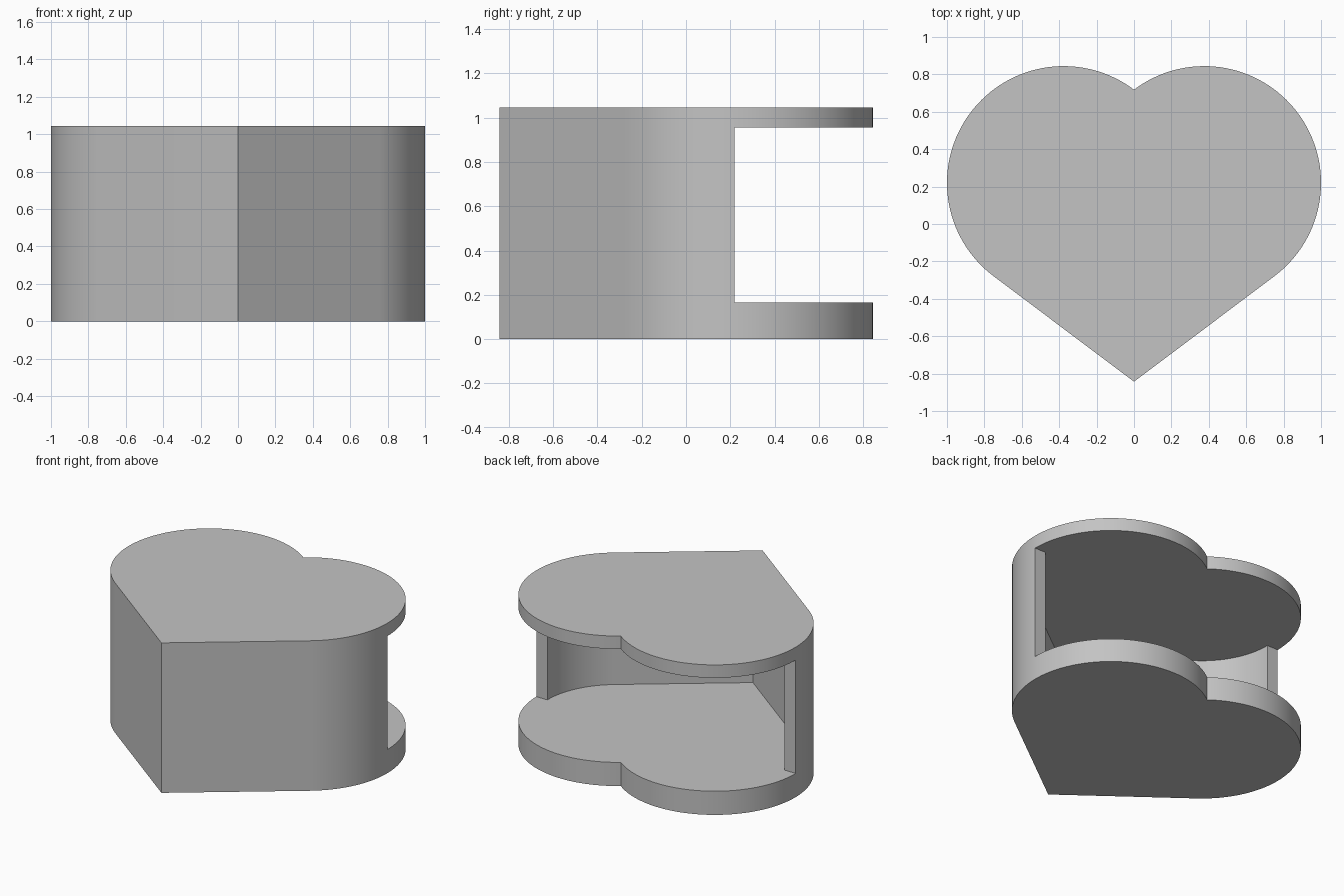
import bpy
import bmesh
from math import acos, asin, atan2, cos, hypot, pi, sin

cube = bpy.data.objects.get("Cube")
if cube:
    bpy.data.objects.remove(cube, do_unlink=True)

# Main dimensions
LOBE_X, LOBE_Y, RADIUS = 0.376, 0.22, 0.624
TIP_Y = -0.843
HEIGHT, FLOOR_TOP, LID_BOTTOM = 1.045, 0.165, 0.955
WALL = 0.085

# Angle of the straight sides, tangent to the lobes
reach = hypot(LOBE_X, LOBE_Y - TIP_Y)
slope = atan2(LOBE_Y - TIP_Y, LOBE_X) - asin(RADIUS / reach)
tangent = slope - pi / 2
cleft = acos(-LOBE_X / RADIUS)


def lobe_arc(radius, start, end, steps):
    angles = [start + (end - start) * i / steps for i in range(steps + 1)]
    return [(LOBE_X + radius * cos(a), LOBE_Y + radius * sin(a)) for a in angles]


def mirrored(half):
    """Close a half outline by mirroring it across x = 0."""
    return half + [(-x, y) for x, y in reversed(half) if x > 1e-4]


def prism(name, outline, bottom, top):
    bm = bmesh.new()
    base = bm.faces.new([bm.verts.new((x, y, bottom)) for x, y in outline])
    result = bmesh.ops.extrude_face_region(bm, geom=[base])
    verts = [g for g in result["geom"] if isinstance(g, bmesh.types.BMVert)]
    bmesh.ops.translate(bm, verts=verts, vec=(0, 0, top - bottom))
    bmesh.ops.recalc_face_normals(bm, faces=bm.faces)
    mesh = bpy.data.meshes.new(name)
    bm.to_mesh(mesh)
    bm.free()
    obj = bpy.data.objects.new(name, mesh)
    bpy.context.collection.objects.link(obj)
    return obj


# Solid heart
outer = [(0, TIP_Y)] + lobe_arc(RADIUS, tangent, cleft, 64)
body = prism("heart_box", mirrored(outer), 0, HEIGHT)

# Cavity, walled at the front and fully open behind the lobe centres
inner = [(0, TIP_Y + WALL / cos(slope))] + lobe_arc(RADIUS - WALL, tangent, 0, 20)
inner += [(1.5, LOBE_Y), (1.5, 1.5)]
cutter = prism("cavity_cutter", mirrored(inner), FLOOR_TOP, LID_BOTTOM)
cutter.hide_render = True

bpy.ops.object.select_all(action="DESELECT")
body.select_set(True)
bpy.context.view_layer.objects.active = body
cut = body.modifiers.new("cavity", "BOOLEAN")
cut.operation = "DIFFERENCE"
cut.solver = "EXACT"
cut.object = cutter
bpy.ops.object.modifier_apply(modifier=cut.name)
bpy.data.objects.remove(cutter, do_unlink=True)

# Plain grey finish
grey = bpy.data.materials.new("grey")
grey.use_nodes = True
colour = (0.55, 0.55, 0.55, 1)
grey.diffuse_color = colour
grey.node_tree.nodes["Principled BSDF"].inputs["Base Color"].default_value = colour
body.data.materials.clear()
body.data.materials.append(grey)
bpy.ops.object.shade_smooth_by_angle(angle=pi / 6)
